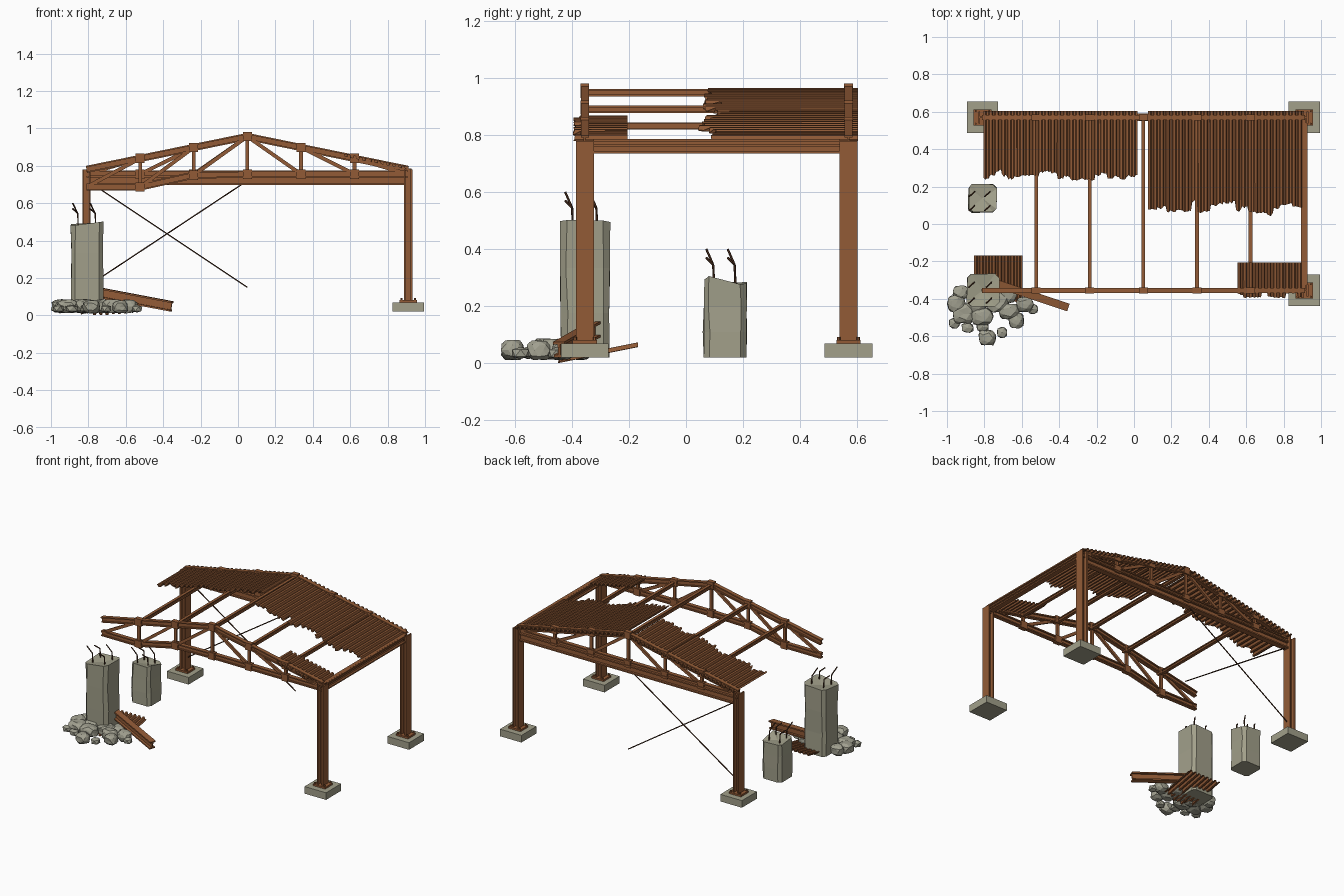
import bpy, bmesh, math, random
from mathutils import Vector

if "Cube" in bpy.data.objects:
    bpy.data.objects.remove(bpy.data.objects["Cube"])

random.seed(7)


def material(name, rgb):
    m = bpy.data.materials.new(name)
    m.diffuse_color = (*rgb, 1)
    m.use_nodes = True
    m.node_tree.nodes["Principled BSDF"].inputs["Base Color"].default_value = m.diffuse_color
    return m


STEEL = material("rusty steel", (0.29, 0.105, 0.037))
SHEET = material("rusty sheet", (0.27, 0.098, 0.035))
REBAR = material("dark rust", (0.075, 0.03, 0.014))
CONCRETE = material("concrete", (0.36, 0.35, 0.255))
STONE = material("rubble stone", (0.36, 0.355, 0.28))


def finish(name, bm, mat):
    bmesh.ops.recalc_face_normals(bm, faces=bm.faces)
    me = bpy.data.meshes.new(name)
    bm.to_mesh(me)
    bm.free()
    me.materials.append(mat)
    ob = bpy.data.objects.new(name, me)
    bpy.context.collection.objects.link(ob)
    return ob


def i_profile(w, h, t):
    a, b, c = w / 2, h / 2, t / 2
    return [(-a, -b), (a, -b), (a, -b + t), (c, -b + t), (c, b - t), (a, b - t),
            (a, b), (-a, b), (-a, b - t), (-c, b - t), (-c, -b + t), (-a, -b + t)]


def box_profile(w, h):
    return [(-w / 2, -h / 2), (w / 2, -h / 2), (w / 2, h / 2), (-w / 2, h / 2)]


def round_profile(r, n=6):
    return [(r * math.cos(math.tau * i / n), r * math.sin(math.tau * i / n)) for i in range(n)]


def sweep(bm, path, prof, up=(0, 0, 1)):
    """Extrude a profile along each straight piece of a path."""
    for p, q in zip(path, path[1:]):
        p, q = Vector(p), Vector(q)
        d = (q - p).normalized()
        side = d.cross(Vector(up)).normalized()
        top = side.cross(d)
        rings = [[bm.verts.new(c + side * u + top * v) for u, v in prof] for c in (p, q)]
        n = len(prof)
        for i in range(n):
            j = (i + 1) % n
            bm.faces.new((rings[0][i], rings[0][j], rings[1][j], rings[1][i]))
        bm.faces.new(rings[0][::-1])
        bm.faces.new(rings[1])


def box(bm, c, s):
    x, y, z = c
    sweep(bm, [(x, y, z - s[2] / 2), (x, y, z + s[2] / 2)], box_profile(s[1], s[0]), (1, 0, 0))


# Main dimensions of the frame
NODES = [-0.81, -0.523, -0.237, 0.05, 0.337, 0.623, 0.91]
FRONT, BACK, RIDGE = -0.355, 0.57, 0.05


def roof_z(x):
    return 0.956 - abs(x - RIDGE) * 0.204


# Columns on concrete pads, with base plates and bolts
for name, x, y in (("front_right", 0.91, FRONT), ("back_right", 0.91, BACK), ("back_left", -0.81, BACK)):
    bm = bmesh.new()
    sweep(bm, [(x, y, 0.07), (x, y, 0.78)], i_profile(0.063, 0.045, 0.009), (1, 0, 0))
    box(bm, (x, y, 0.076), (0.095, 0.085, 0.012))
    for sx in (-1, 1):
        for sy in (-1, 1):
            px, py = x + sx * 0.036, y + sy * 0.034
            sweep(bm, [(px, py, 0.08), (px, py, 0.093)], round_profile(0.006), (1, 0, 0))
    finish(name + "_column", bm, STEEL)
    bm = bmesh.new()
    box(bm, (x, y, 0.045), (0.168, 0.168, 0.05))
    finish(name + "_footing", bm, CONCRETE)


# Roof trusses; the unsupported corner of the front one sags
def truss(name, y, low):
    bm = bmesh.new()
    top = [(x, y, roof_z(x)) for x in NODES]
    bot = [(x, y, z) for x, z in zip(NODES, low)]
    chord = i_profile(0.028, 0.038, 0.008)
    sweep(bm, [top[0], top[3], top[6]], chord)
    sweep(bm, bot, chord)
    web = box_profile(0.014, 0.02)
    for i in range(1, 6):
        sweep(bm, [bot[i], top[i]], web, (1, 0, 0))
    for i in range(3):
        sweep(bm, [bot[i], top[i + 1]], web)
        sweep(bm, [bot[6 - i], top[5 - i]], web)
    for p in top[1:6] + bot[1:6]:
        box(bm, p, (0.048, 0.031, 0.05))
    finish(name, bm, STEEL)


truss("front_truss", FRONT, [0.686, 0.686, 0.75] + [0.755] * 4)
truss("back_truss", BACK, [0.755] * 7)

# Tie beams between the columns
bm = bmesh.new()
sweep(bm, [(0.91, FRONT + 0.03, 0.761), (0.91, BACK - 0.03, 0.761)], i_profile(0.036, 0.05, 0.009))
finish("side_beam", bm, STEEL)
bm = bmesh.new()
sweep(bm, [(-0.79, BACK, 0.722), (0.89, BACK, 0.722)], i_profile(0.04, 0.052, 0.009))
finish("back_beam", bm, STEEL)

# Purlins running between the trusses
bm = bmesh.new()
for x in NODES[1:]:
    sweep(bm, [(x, FRONT, roof_z(x) - 0.007), (x, BACK, roof_z(x) - 0.007)], i_profile(0.02, 0.026, 0.006))
finish("purlins", bm, STEEL)

# Crossed tie rods
bm = bmesh.new()
for z0, z1 in ((0.71, 0.15), (0.165, 0.72)):
    sweep(bm, [(-0.79, BACK, z0), (0.05, BACK, z1)], round_profile(0.004))
finish("brace_rods", bm, REBAR)


# Corrugated sheets with one torn end
def sheet(name, x0, x1, y_edge, y_torn, jag, z_of):
    bm = bmesh.new()
    ribs = round((x1 - x0) / 0.033)
    step = (x1 - x0) / ribs
    prev, base = None, y_torn
    for i in range(ribs):
        if random.random() < 0.75:
            base = y_torn + random.uniform(-jag, jag)
        for f, h in ((0, 1), (0.34, 1), (0.5, -1), (0.84, -1)):
            x = x0 + (i + f) * step
            ye = base + random.uniform(-0.25, 0.25) * jag
            pair = [bm.verts.new((x, y, z_of(x, y) + h * 0.007)) for y in (y_edge, ye)]
            if prev:
                bm.faces.new((prev[0], prev[1], pair[1], pair[0]))
            prev = pair
    ob = finish(name, bm, SHEET)
    mod = ob.modifiers.new("thickness", 'SOLIDIFY')
    mod.thickness = 0.003
    mod.offset = 0


def on_roof(x, y):
    return roof_z(x) + 0.007


sheet("left_roof_sheet", -0.805, 0.025, 0.603, 0.265, 0.03, on_roof)
sheet("right_roof_sheet", 0.075, 0.915, 0.603, 0.085, 0.035, on_roof)
sheet("front_roof_scrap", 0.555, 0.91, -0.205, -0.378, 0.016, on_roof)
sheet("fallen_sheet", -0.855, -0.59, -0.168, -0.42, 0.03, lambda x, y: 0.065 + (y + 0.168) * 0.2)


# Broken concrete piers with bent reinforcing bars
def pier(name, x, y, half, height, dx, dy):
    bm = bmesh.new()
    c = half - 0.02
    outline = [(-c, -half), (c, -half), (half, -c), (half, c), (c, half), (-c, half), (-half, c), (-half, -c)]
    rings = []
    for k in range(4):
        ring = []
        for u, v in outline:
            z = 0.02 + (height - 0.02) * k / 3
            j = 0.0 if k == 0 else 0.004
            if k == 3:
                z += dx * u + dy * v + random.uniform(-0.008, 0.008)
            ring.append(bm.verts.new((x + u + random.uniform(-j, j), y + v + random.uniform(-j, j), z)))
        rings.append(ring)
    for a, b in zip(rings, rings[1:]):
        for i in range(8):
            j = (i + 1) % 8
            bm.faces.new((a[i], a[j], b[j], b[i]))
    bm.faces.new(rings[0][::-1])
    mid = bm.verts.new((x, y, height - 0.012))
    for i in range(8):
        bm.faces.new((rings[3][i], rings[3][(i + 1) % 8], mid))
    finish(name, bm, CONCRETE)
    bm = bmesh.new()
    for sx in (-1, 1):
        for sy in (-1, 1):
            px, py = x + sx * half * 0.55, y + sy * half * 0.5
            path = [(px, py, height - 0.04), (px - 0.003, py - 0.004, height + 0.055),
                    (px - 0.03, py - 0.028, height + 0.095 + 0.015 * sy * sx)]
            sweep(bm, path, round_profile(0.004), (1, 0, 0))
    finish(name + "_rebar", bm, REBAR)


pier("tall_pier", -0.807, -0.353, 0.085, 0.49, 0.08, 0.0)
pier("short_pier", -0.81, 0.137, 0.075, 0.29, 0.0, -0.15)

# Fallen beam leaning on the rubble
bm = bmesh.new()
sweep(bm, [(-0.745, -0.315, 0.122), (-0.355, -0.445, 0.048)], i_profile(0.042, 0.055, 0.009))
finish("fallen_beam", bm, STEEL)

# Rubble stones: x, y, radius
STONES = [(-0.925, -0.365, 0.048), (-0.95, -0.425, 0.05), (-0.91, -0.48, 0.062), (-0.815, -0.495, 0.06),
          (-0.73, -0.42, 0.06), (-0.67, -0.47, 0.052), (-0.585, -0.43, 0.048), (-0.63, -0.515, 0.045),
          (-0.96, -0.53, 0.032), (-0.89, -0.555, 0.032), (-0.785, -0.608, 0.046), (-0.705, -0.58, 0.032),
          (-0.81, -0.55, 0.034), (-0.54, -0.455, 0.03), (-0.84, -0.43, 0.055), (-0.67, -0.38, 0.045)]
for n, (x, y, r) in enumerate(STONES):
    bm = bmesh.new()
    bmesh.ops.create_icosphere(bm, subdivisions=1 + (r > 0.04), radius=1)
    flat = min(0.037, r * 0.75)
    sx, sy = random.uniform(0.9, 1.1), random.uniform(0.75, 1.0)
    for v in bm.verts:
        # clip the ball to a chunky block and roughen it
        k = random.uniform(0.88, 1.05)
        cx, cy, cz = (max(-0.82, min(0.82, q)) * k * 1.2 for q in v.co)
        v.co = (x + cx * r * sx, y + cy * r * sy, max(0.004, 0.012 + flat + cz * flat))
    finish("rubble_%02d" % (n + 1), bm, STONE)
